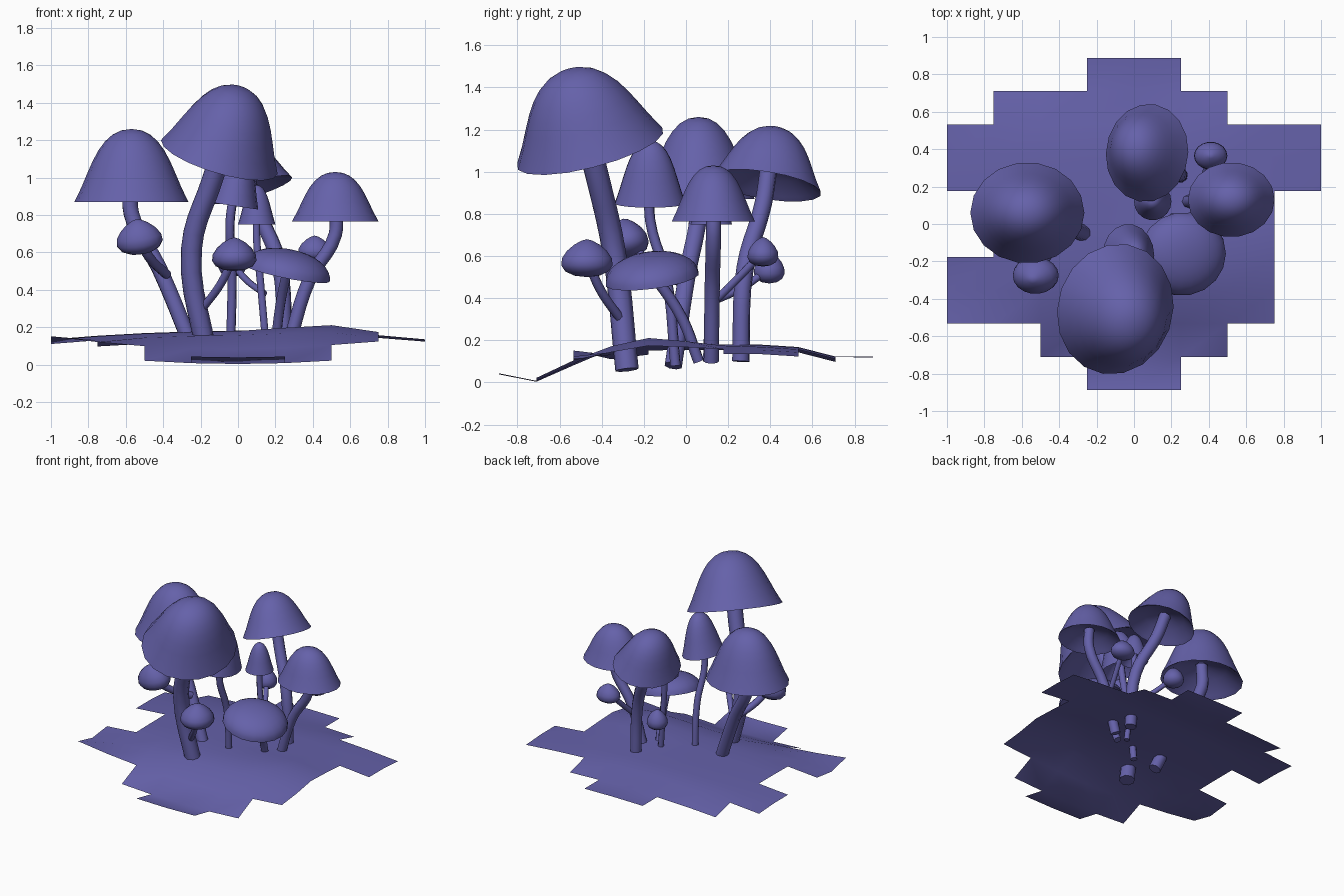
import bpy, bmesh, math
from mathutils import Vector

if "Cube" in bpy.data.objects:
    bpy.data.objects.remove(bpy.data.objects["Cube"])

violet = bpy.data.materials.new("violet")
violet.diffuse_color = (.13, .12, .4, 1)
violet.use_nodes = True
violet.node_tree.nodes["Principled BSDF"].inputs["Base Color"].default_value = violet.diffuse_color


def add(name, bm):
    me = bpy.data.meshes.new(name)
    bm.to_mesh(me)
    bm.free()
    ob = bpy.data.objects.new(name, me)
    bpy.context.collection.objects.link(ob)
    return ob


def finish(ob):
    bpy.ops.object.select_all(action='DESELECT')
    ob.select_set(True)
    bpy.context.view_layer.objects.active = ob
    bpy.ops.object.shade_smooth_by_angle(angle=math.radians(50))
    ob.data.materials.clear()
    ob.data.materials.append(violet)


def profile(kind):
    """Radius and height of a cap as fractions, from the crown down."""
    pts = []
    for i in range(9):
        t = i / 8
        if kind == "bud":      # closed, widest below the middle
            pts.append((math.sin(math.pi * t ** 1.3), math.cos(math.pi * t)))
        else:                  # open, a bell flares out at the rim
            flare = .22 if kind == "bell" else 0
            s = math.sin(math.pi / 2 * t) ** .9
            pts.append(((1 - flare) * s + flare * t ** 5, math.cos(math.pi / 2 * t)))
    if kind != "bud":          # hollow underside
        pts += [(.9, .05), (.6, .24), (.1, .33)]
    return pts


def cap(name, centre, size, axis, kind, n=18):
    """Lathe a profile into a cap, then lean it along its axis."""
    bm = bmesh.new()
    rings = []
    for r, z in profile(kind):
        rings.append([bm.verts.new((size[0] * r * math.cos(math.tau * i / n),
                                    size[1] * r * math.sin(math.tau * i / n), size[2] * z))
                      for i in range(n)])
    for a, b in zip(rings, rings[1:]):
        for i in range(n):
            j = (i + 1) % n
            bm.faces.new([a[i], b[i], b[j], a[j]])
    bmesh.ops.remove_doubles(bm, verts=bm.verts, dist=1e-5)
    bmesh.ops.recalc_face_normals(bm, faces=bm.faces)
    ob = add(name, bm)
    ob.location = centre
    ob.rotation_mode = 'QUATERNION'
    ob.rotation_quaternion = Vector((0, 0, 1)).rotation_difference(axis)
    finish(ob)


def stem(name, points, radius):
    """Round tube along a smooth path."""
    cu = bpy.data.curves.new(name, 'CURVE')
    cu.dimensions = '3D'
    cu.bevel_depth = radius
    cu.bevel_resolution = 2
    cu.resolution_u = 5
    cu.use_fill_caps = True
    sp = cu.splines.new('BEZIER')
    sp.bezier_points.add(len(points) - 1)
    for bp, p in zip(sp.bezier_points, points):
        bp.co = p
        bp.handle_left_type = bp.handle_right_type = 'AUTO'
    ob = bpy.data.objects.new(name, cu)
    bpy.context.collection.objects.link(ob)
    bpy.ops.object.select_all(action='DESELECT')
    ob.select_set(True)
    bpy.context.view_layer.objects.active = ob
    bpy.ops.object.convert(target='MESH')
    finish(bpy.context.object)


def mushroom(name, centre, size, foot, radius, lean=(0, 0), kind="bell", drift=.35, bow=0):
    """Cap on a stem; drift is how far the stem has moved over at half height."""
    axis = Vector((*lean, 1)).normalized()
    centre, foot = Vector(centre), Vector(foot)
    top = centre + axis * size[2] * (0 if kind == "bud" else .3)
    mid = foot.lerp(top, drift)
    mid.z = foot.z + (top.z - foot.z) * .48
    mid.x += bow
    path = [foot, mid, top]
    if kind == "bell":         # the neck straightens under the cap
        path.insert(2, top - axis * .2 * (top.z - foot.z))
    cap(name + "_cap", centre, size, axis, kind)
    stem(name + "_stem", path, radius)


# grown mushrooms: rim centre, cap size, stem foot, stem radius
mushroom("tall_front", (-.1, -.455, 1.11), (.325, .36, .4), (-.17, -.28, .06), .056,
         lean=(.3, -.26), drift=.3, bow=-.11)
mushroom("left", (-.57, .06, .87), (.305, .27, .39), (-.24, -.06, .08), .044, drift=.55)
mushroom("back", (.07, .38, .935), (.23, .265, .29), (.25, .26, .1), .042,
         lean=(-.3, .16), drift=.15)
mushroom("right", (.52, .13, .765), (.232, .2, .265), (.27, .12, .1), .036, drift=.45)
mushroom("middle", (-.03, -.17, .85), (.14, .17, .3), (-.04, -.05, .08), .025, lean=(.15, 0))
mushroom("slender", (.1, .12, .75), (.1, .1, .21), (.15, .1, .1), .021, drift=.6)
mushroom("low_flat", (.26, -.16, .49), (.235, .225, .125), (.2, .06, .1), .027,
         lean=(.2, -.13), kind="dome")

# young buds branching from the larger stems
mushroom("left_bud", (-.53, -.28, .685), (.125, .1, .095), (-.38, -.03, .48), .026,
         lean=(-.15, -.2), kind="bud", drift=.65)
mushroom("front_bud", (-.02, -.47, .59), (.12, .125, .09), (-.19, -.31, .3), .022,
         kind="bud", drift=.6)
mushroom("right_bud", (.41, .365, .62), (.09, .075, .07), (.34, .13, .38), .019,
         kind="bud", drift=.5)
mushroom("back_bud", (-.03, .395, .545), (.075, .075, .075), (.14, .12, .38), .018,
         kind="bud", drift=.6)

# ground sheet: a gently mounded grid with a stepped outline
LEFT = [1, 2, 4, 4, 3, 3, 4, 4, 3, 1]
RIGHT = [1, 2, 3, 3, 3, 3, 4, 4, 2, 1]
bm = bmesh.new()
grid = {}


def ground_vert(i, j):
    if (i, j) not in grid:
        x, y = i * .25, (j - 5) * .1776
        z = .18 - .18 * math.exp(-((y + .75) / .28) ** 2) - .07 * math.exp(-((y - .8) / .2) ** 2)
        z += (.07 if y < -.5 else -.045) * x * x
        z += .045 * math.exp(-((x - .5) / .3) ** 2 - ((y + .18) / .25) ** 2)
        grid[i, j] = bm.verts.new((x, y, z))
    return grid[i, j]


for j, (a, b) in enumerate(zip(LEFT, RIGHT)):
    for i in range(-a, b):
        bm.faces.new([ground_vert(i, j), ground_vert(i + 1, j),
                      ground_vert(i + 1, j + 1), ground_vert(i, j + 1)])
finish(add("ground_sheet", bm))
